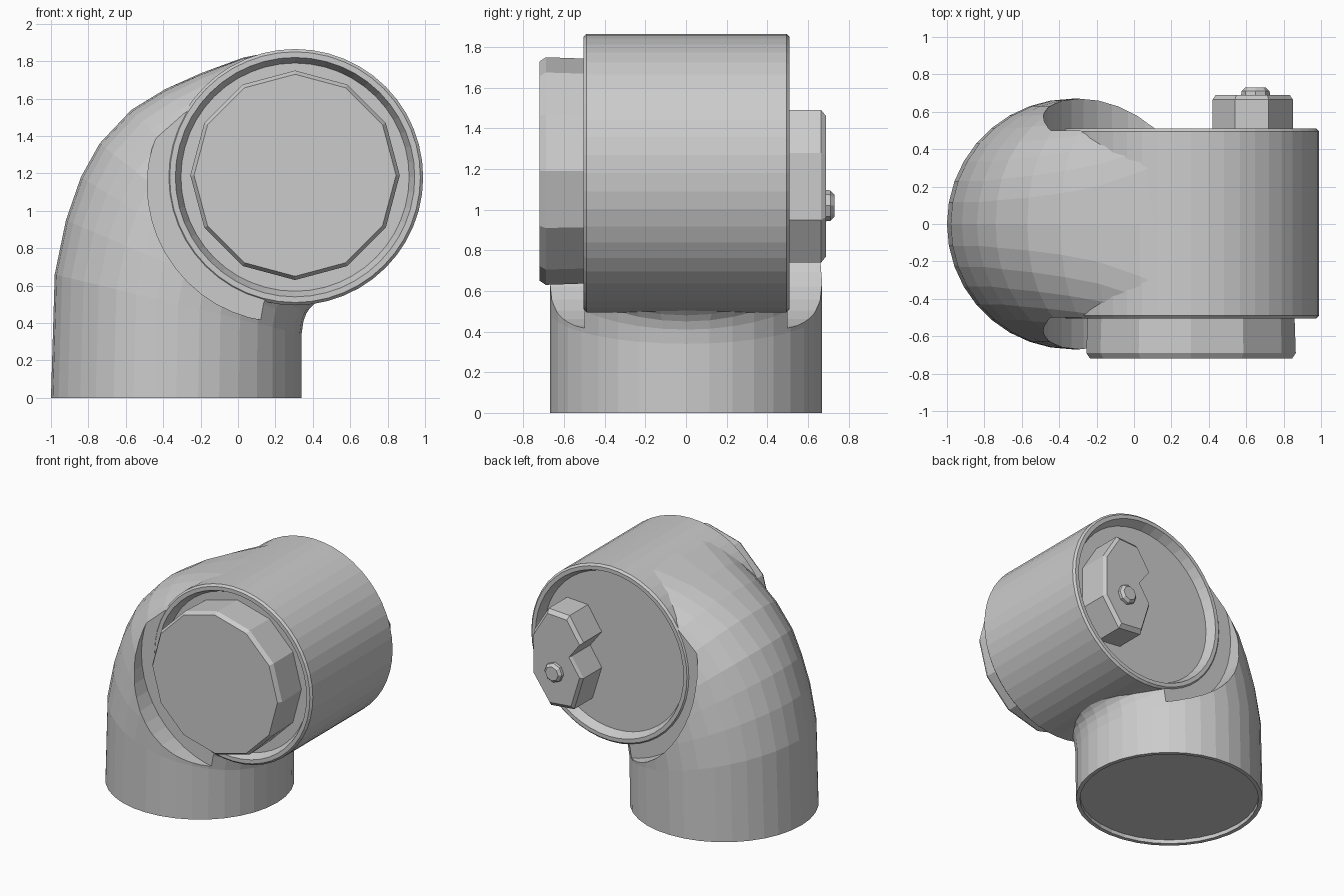
import bpy, bmesh
from math import sin, cos, pi, copysign
from mathutils import Vector

if "Cube" in bpy.data.objects:
    bpy.data.objects.remove(bpy.data.objects["Cube"])

DX, DZ = 0.305, 1.18   # drum axis position in the xz plane


def finish(bm, name):
    bmesh.ops.recalc_face_normals(bm, faces=bm.faces)
    me = bpy.data.meshes.new(name)
    bm.to_mesh(me)
    bm.free()
    ob = bpy.data.objects.new(name, me)
    bpy.context.collection.objects.link(ob)
    return ob


def skin(name, rings):
    """Join a list of equal-length point rings and cap both ends."""
    bm = bmesh.new()
    vr = [[bm.verts.new(p) for p in ring] for ring in rings]
    n = len(vr[0])
    for a, b in zip(vr, vr[1:]):
        for i in range(n):
            j = (i + 1) % n
            bm.faces.new((a[i], a[j], b[j], b[i]))
    bm.faces.new(vr[0])
    bm.faces.new(vr[-1])
    return finish(bm, name)


def lathe_y(name, cx, cz, profile, n):
    """Stack of circles along y; profile is (radius, y)."""
    return skin(name, [[(cx + r * cos(2 * pi * i / n), y, cz + r * sin(2 * pi * i / n))
                        for i in range(n)] for r, y in profile])


def section(inner, outer, half, power, n=36):
    """Superellipse cross-section between two points of the elbow's side outline."""
    a, b = Vector((inner[0], 0, inner[1])), Vector((outer[0], 0, outer[1]))
    mid, u = (a + b) / 2, (a - b) / 2

    def rounded(v):
        return copysign(abs(v) ** (2 / power), v)
    return [mid + u * rounded(cos(2 * pi * i / n))
            + Vector((0, half * rounded(sin(2 * pi * i / n)), 0)) for i in range(n)]


def carve(target, cx, cz, radius, depth):
    """Cut a round pocket into both flanks (|y| > depth) of the target."""
    for side in (-1, 1):
        cutter = lathe_y("pocket_cutter", cx, cz,
                         [(radius, side * depth), (radius, side)], 48)
        cutter.hide_render = True
        mod = target.modifiers.new("pocket", 'BOOLEAN')
        mod.operation = 'DIFFERENCE'
        mod.solver = 'EXACT'
        mod.object = cutter
        bpy.context.view_layer.objects.active = target
        bpy.ops.object.modifier_apply(modifier=mod.name)
        bpy.data.objects.remove(cutter)


# Elbow: shallow socket below, round pipe squaring off as it blends into the drum
elbow = skin("elbow_pipe", [section(*s) for s in [
    ((0.31, 0.03), (-0.97, 0.03), 0.64, 2),
    ((0.31, 0.00), (-0.97, 0.00), 0.64, 2),
    ((0.34, 0.00), (-1.00, 0.00), 0.67, 2),
    ((0.34, 0.34), (-0.98, 0.66), 0.67, 2),
    ((0.35, 0.41), (-0.92, 0.95), 0.67, 2),
    ((0.365, 0.45), (-0.84, 1.18), 0.67, 2),
    ((0.385, 0.48), (-0.74, 1.36), 0.67, 2.1),
    ((0.42, 0.515), (-0.57, 1.54), 0.67, 2.25),
    ((0.455, 0.54), (-0.39, 1.65), 0.67, 2.5),
    ((0.50, 0.555), (-0.20, 1.735), 0.67, 2.9),
    ((0.56, 0.57), (0.03, 1.82), 0.67, 4),
    ((0.63, 0.59), (0.24, 1.86), 0.67, 6),
]])
carve(elbow, 0.25, 1.14, 0.735, 0.50)
carve(elbow, DX, DZ, 0.655, 0.43)

# Drum: cross barrel with thin rims and recessed end faces
lathe_y("drum", DX, DZ,
        [(0.61, -0.44), (0.64, -0.505), (0.67, -0.505), (0.685, -0.49),
         (0.685, 0.495), (0.67, 0.51), (0.64, 0.51), (0.61, 0.44)], 48)

# Front cap: chunky many-sided plug
lathe_y("front_cap", 0.305, 1.19,
        [(0.55, -0.40), (0.56, -0.69), (0.54, -0.72)], 12)

# Back block: chamfered latch plate, notched on its inner edge, with a small knob
outline = [(0.50, 0.76), (0.70, 0.74), (0.85, 0.95), (0.85, 1.28),
           (0.72, 1.49), (0.54, 1.48), (0.42, 1.30), (0.52, 1.17), (0.42, 1.02)]
mx, mz = 0.635, 1.12
skin("back_latch", [[(mx + (x - mx) * k, y, mz + (z - mz) * k) for x, z in outline]
                    for k, y in ((1, 0.41), (1, 0.665), (0.92, 0.69))])
lathe_y("latch_knob", 0.65, 1.02, [(0.08, 0.66), (0.075, 0.71), (0.055, 0.73)], 8)
